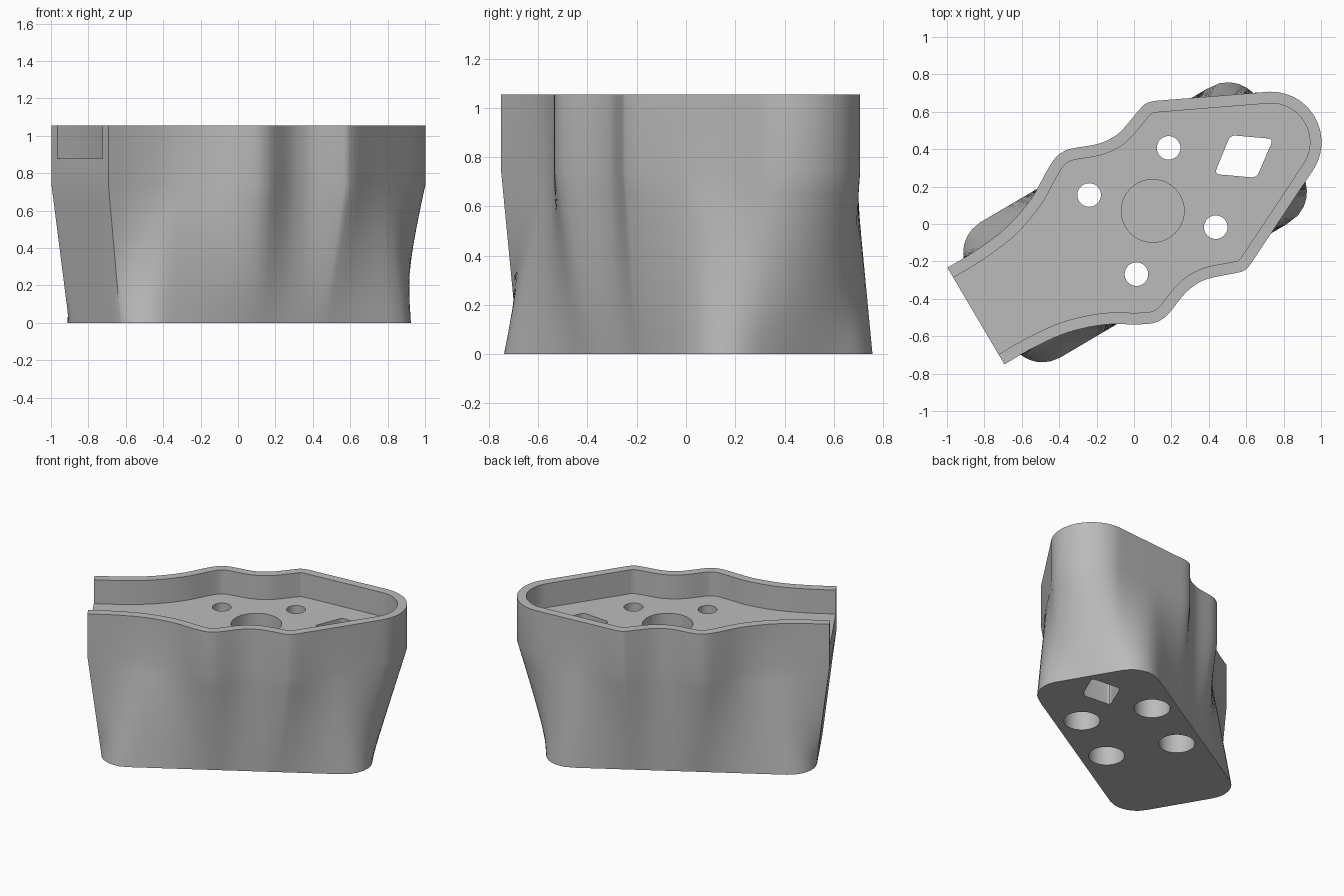
import bpy, bmesh, math
from mathutils import Vector
from mathutils.geometry import intersect_point_line

if "Cube" in bpy.data.objects:
    bpy.data.objects.remove(bpy.data.objects["Cube"])

ANGLE = math.radians(30.5)
HEIGHT, SKIRT, FLOOR, WALL = 1.055, 0.74, 0.88, 0.062
MID = 0.005  # sideways shift of the long axis

grey = bpy.data.materials.new("grey")
grey.diffuse_color = (0.5, 0.5, 0.5, 1)
grey.use_nodes = True
grey.node_tree.nodes["Principled BSDF"].inputs["Base Color"].default_value = grey.diffuse_color


def world(s, t, z):
    """Long axis / cross axis to world position."""
    t += MID
    c, n = math.cos(ANGLE), math.sin(ANGLE)
    return Vector((s * c - t * n, s * n + t * c, z))


def loft(name, rings):
    """Closed solid through equal-length rings of points."""
    bm = bmesh.new()
    loops = [[bm.verts.new(p) for p in ring] for ring in rings]
    n = len(loops[0])
    for a, b in zip(loops, loops[1:]):
        for i in range(n):
            j = (i + 1) % n
            bm.faces.new((a[i], a[j], b[j], b[i]))
    bm.faces.new(loops[0][::-1])
    bm.faces.new(loops[-1])
    bm.normal_update()
    if bm.calc_volume(signed=True) < 0:
        bmesh.ops.reverse_faces(bm, faces=bm.faces[:])
    bm.normal_update()
    mesh = bpy.data.meshes.new(name)
    bm.to_mesh(mesh)
    bm.free()
    mesh.materials.append(grey)
    obj = bpy.data.objects.new(name, mesh)
    bpy.context.collection.objects.link(obj)
    return obj


def spline(pts, steps):
    """Smooth curve through the points."""
    p = [pts[0]] + pts + [pts[-1]]
    out = []
    for i in range(1, len(p) - 2):
        a, b, c, d = (Vector(q) for q in p[i - 1:i + 3])
        for k in range(steps):
            f = k / steps
            out.append(0.5 * (2 * b + (c - a) * f + (2 * a - 5 * b + 4 * c - d) * f ** 2
                              + (3 * b - a - 3 * c + d) * f ** 3))
    return out + [Vector(pts[-1])]


# Half outline of the upper rim, from the open end to the round nose
waist = [(-0.978, 0.30), (-0.80, 0.302), (-0.60, 0.325), (-0.41, 0.388), (-0.26, 0.475),
         (-0.185, 0.512), (-0.13, 0.52), (-0.075, 0.509), (0.04, 0.465), (0.12, 0.452),
         (0.20, 0.460), (0.335, 0.507), (0.38, 0.518), (0.425, 0.508)]
half = spline(waist, 5)
start, end = Vector(waist[-1]), Vector((0.985, 0.236))
half += [start.lerp(end, k / 12) for k in range(1, 12)]
a0 = math.atan2(0.236, 0.132)
half += [Vector((0.853 + 0.27 * math.cos(a0 * (1 - k / 14)), 0.27 * math.sin(a0 * (1 - k / 14))))
         for k in range(15)]
end_wall = [Vector((-0.978, -0.30 + 0.6 * k / 10)) for k in range(1, 10)]
rim = half + [Vector((p.x, -p.y)) for p in reversed(half[:-1])] + end_wall


def foot_point(p):
    """Where the ray towards p meets the rounded rectangle of the foot."""
    d = p.normalized()
    lo, hi = 0.0, 2.0
    for _ in range(40):
        m = (lo + hi) / 2
        qx = abs(d.x * m - 0.01) - 0.71
        qy = abs(d.y * m) - 0.23
        dist = math.hypot(max(qx, 0), max(qy, 0)) + min(max(qx, qy), 0)
        lo, hi = (m, hi) if dist < 0.19 else (lo, m)
    return d * lo


# Body: foot blends into the rim outline, then rises straight
foot = [foot_point(p) for p in rim]
rings = []
for k in range(9):
    f = k / 8
    rings.append([world(*a.lerp(b, f), SKIRT * f) for a, b in zip(foot, rim)])
rings.append([world(*p, HEIGHT) for p in rim])
body = loft("body", rings)


def rim_distance(p):
    """Shortest distance from p to the half outline."""
    best = 9.0
    for a, b in zip(half, half[1:]):
        f = min(max(intersect_point_line(p, a, b)[1], 0), 1)
        best = min(best, (a.lerp(b, f) - p).length)
    return best


# Tray cavity: rim outline moved inwards, open at the flat end
inner = []
for i in range(len(half) - 1):
    d = (half[i + 1] - half[max(i - 1, 0)]).normalized()
    p = half[i] + Vector((d.y, -d.x)) * WALL
    if rim_distance(p) > WALL - 0.002:
        inner.append(p)
inner[0] = Vector((-1.1, inner[0].y))
inner = inner + [Vector((half[-1].x - WALL, 0))] + [Vector((p.x, -p.y)) for p in reversed(inner)]
cutters = [loft("tray_cutter", [[world(*p, z) for p in inner] for z in (FLOOR, 1.3)])]


def round_cutter(name, x, y, r, z0, z1):
    ring = [(x + r * math.cos(math.tau * k / 40), y + r * math.sin(math.tau * k / 40))
            for k in range(40)]
    cutters.append(loft(name, [[Vector((*p, z)) for p in ring] for z in (z0, z1)]))


# Central recess, four bolt holes with wide bores from below
round_cutter("recess_cutter", 0.10, 0.07, 0.168, 0.68, 1.0)
for x, y in ((0.185, 0.407), (-0.24, 0.155), (0.437, -0.017), (0.013, -0.268)):
    round_cutter("bore_cutter", x, y, 0.12, -0.1, 0.65)
    round_cutter("bolt_hole_cutter", x, y, 0.063, 0.5, 1.0)

# Four-sided slot with rounded corners
corners = [Vector(c) for c in ((0.515, 0.475), (0.745, 0.455), (0.655, 0.247), (0.43, 0.267))]
slot = []
for i, c in enumerate(corners):
    a = c + (corners[i - 1] - c).normalized() * 0.03
    b = c + (corners[(i + 1) % 4] - c).normalized() * 0.03
    slot += [a * (1 - f) ** 2 + c * 2 * f * (1 - f) + b * f * f for f in (0, 0.25, 0.5, 0.75, 1)]
cutters.append(loft("slot_cutter", [[Vector((*p, z)) for p in slot] for z in (-0.1, 1.0)]))

# Cut one after another, baking each cut; a cut must always add faces
for c in cutters:
    for solver in ('EXACT', 'MANIFOLD'):
        m = body.modifiers.new("cut", 'BOOLEAN')
        m.operation, m.solver, m.object = 'DIFFERENCE', solver, c
        bpy.context.view_layer.update()
        deps = bpy.context.evaluated_depsgraph_get()
        baked = bpy.data.meshes.new_from_object(body.evaluated_get(deps))
        body.modifiers.clear()
        if len(baked.polygons) > len(body.data.polygons):
            body.data = baked
            break
for c in cutters:
    bpy.data.objects.remove(c)

# Smooth flanks, sharp rims
bpy.context.view_layer.objects.active = body
body.select_set(True)
bpy.ops.object.shade_smooth_by_angle(angle=math.radians(30))
